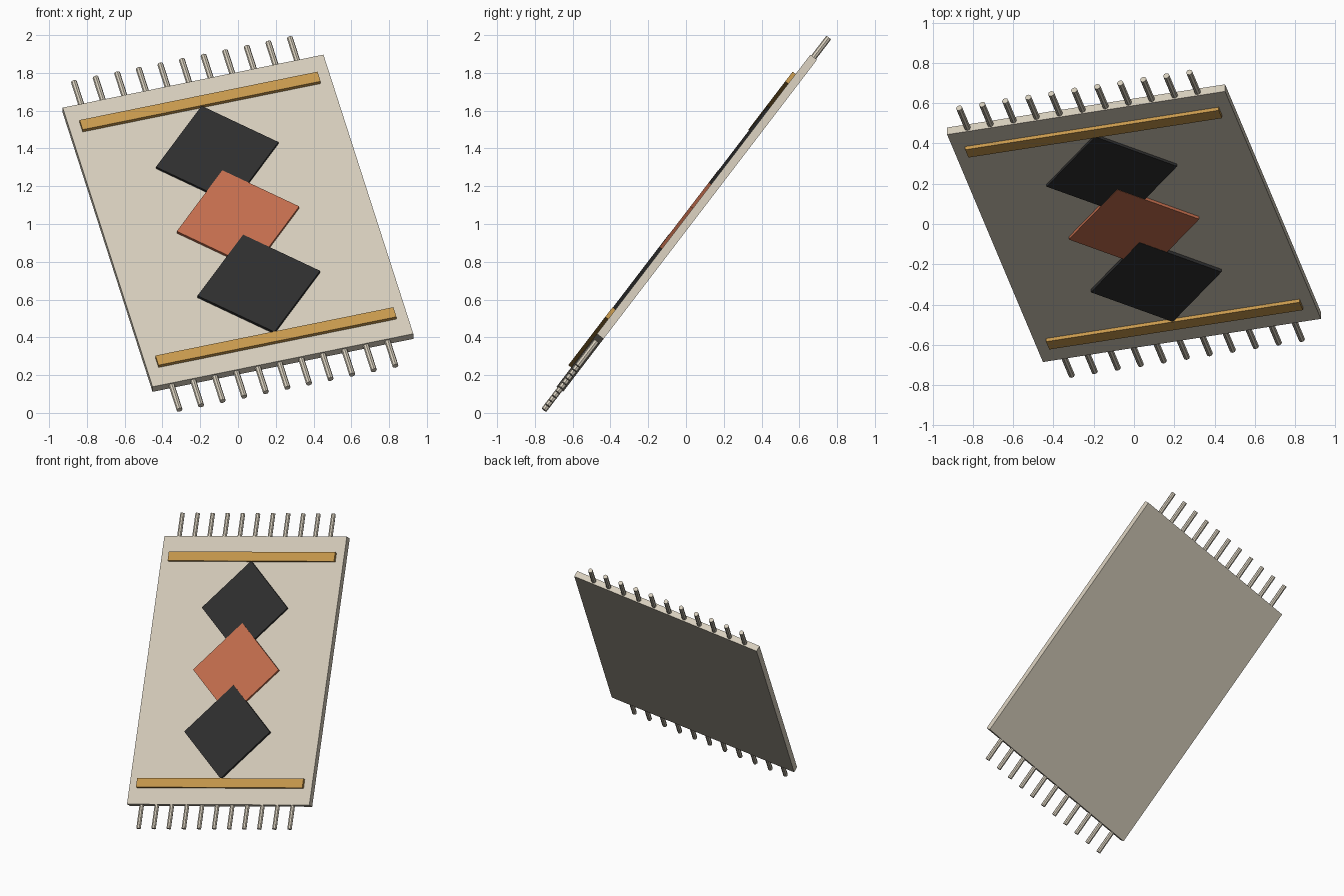
import bpy
import bmesh
import math
from mathutils import Matrix

old = bpy.data.objects.get("Cube")
if old:
    bpy.data.objects.remove(old, do_unlink=True)


def make_material(name, rgb):
    mat = bpy.data.materials.new(name)
    mat.use_nodes = True
    color = (*rgb, 1.0)
    mat.diffuse_color = color
    bsdf = next(n for n in mat.node_tree.nodes if n.type == "BSDF_PRINCIPLED")
    bsdf.inputs["Base Color"].default_value = color
    return mat


CREAM = make_material("cream_wool", (0.67, 0.61, 0.50))
BLACK = make_material("charcoal_wool", (0.028, 0.028, 0.028))
RUST = make_material("rust_wool", (0.55, 0.155, 0.075))
GOLD = make_material("gold_wool", (0.58, 0.32, 0.075))

# The rug is laid out flat, then leaned back and turned in its own plane
POSE = (Matrix.Translation((0, 0.004, 1.004))
        @ Matrix.Rotation(math.radians(52.6), 4, "X")
        @ Matrix.Rotation(math.radians(14.35), 4, "Z"))

WIDTH, LENGTH, THICK = 1.425, 1.92, 0.044
TOP = THICK / 2


def finish(name, bm, mat):
    bm.transform(POSE)
    mesh = bpy.data.meshes.new(name)
    bm.to_mesh(mesh)
    bm.free()
    mesh.materials.append(mat)
    obj = bpy.data.objects.new(name, mesh)
    bpy.context.collection.objects.link(obj)
    return obj


def box(name, size, center, mat, turn=0):
    bm = bmesh.new()
    bmesh.ops.create_cube(bm, size=1, matrix=Matrix.Translation(center)
                          @ Matrix.Rotation(turn, 4, "Z")
                          @ Matrix.Diagonal((*size, 1)))
    return finish(name, bm, mat)


def raised(name, width, length, y, height, mat, turn=0):
    # Pattern piece sunk halfway into the rug, standing proud by height
    depth = TOP + height
    return box(name, (width, length, depth), (0, y, depth / 2), mat, turn)


# Rug body
box("rug_body", (WIDTH, LENGTH, THICK), (0, 0, 0), CREAM)

# Border bands near both ends
for label, side in (("top", 1), ("bottom", -1)):
    raised(f"{label}_band", 1.30, 0.066, side * 0.81, 0.02, GOLD)

# Row of overlapping diamonds, each slightly above the one before
for label, y, height, mat in (("upper", 0.444, 0.015, BLACK),
                              ("middle", 0.0, 0.0165, RUST),
                              ("lower", -0.444, 0.018, BLACK)):
    raised(f"{label}_diamond", 0.473, 0.473, y, height, mat, math.pi / 4)

# Fringe tassels along both ends
TASSELS, SPACING, REACH = 11, 0.118, 0.19
for label, side in (("top", 1), ("bottom", -1)):
    bm = bmesh.new()
    for i in range(TASSELS):
        x = -0.018 + (i - (TASSELS - 1) / 2) * SPACING
        y = side * (1.128 - REACH / 2)
        bmesh.ops.create_cone(bm, cap_ends=True, segments=8,
                              radius1=0.016, radius2=0.016, depth=REACH,
                              matrix=Matrix.Translation((x, y, 0))
                              @ Matrix.Rotation(math.pi / 2, 4, "X"))
    finish(f"{label}_fringe", bm, CREAM)
